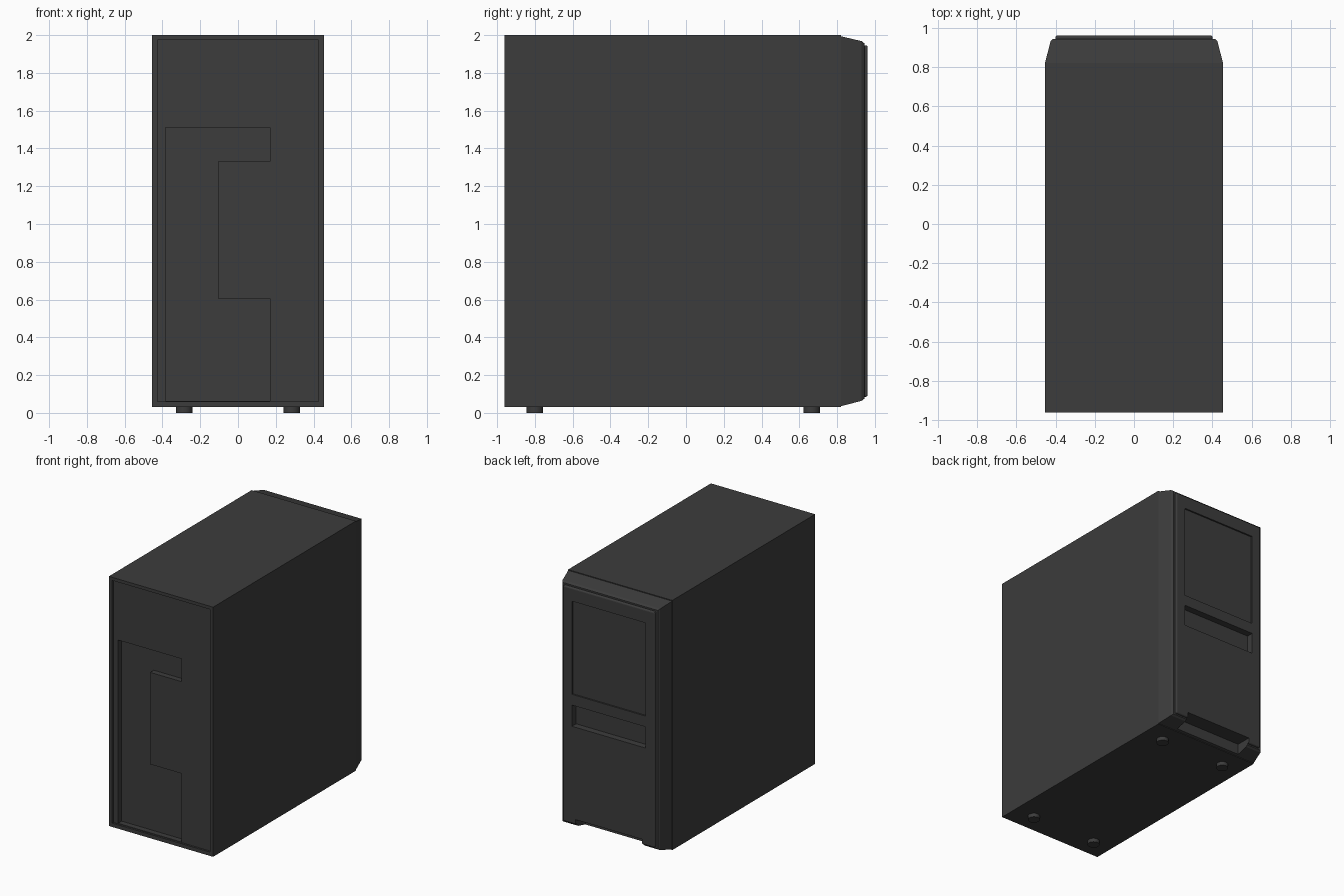
import bpy, bmesh

if "Cube" in bpy.data.objects:
    bpy.data.objects.remove(bpy.data.objects["Cube"])

dark = bpy.data.materials.new("dark_plastic")
dark.diffuse_color = (0.045, 0.045, 0.045, 1)
dark.use_nodes = True
dark.node_tree.nodes["Principled BSDF"].inputs["Base Color"].default_value = dark.diffuse_color


def loft(name, rings):
    """Closed solid through rings of 3D points."""
    bm = bmesh.new()
    loops = [[bm.verts.new(p) for p in ring] for ring in rings]
    n = len(loops[0])
    for a, b in zip(loops, loops[1:]):
        for i in range(n):
            bm.faces.new((a[i], a[(i + 1) % n], b[(i + 1) % n], b[i]))
    bm.faces.new(loops[0])
    bm.faces.new(loops[-1])
    bmesh.ops.recalc_face_normals(bm, faces=bm.faces)
    mesh = bpy.data.meshes.new(name)
    bm.to_mesh(mesh)
    bm.free()
    ob = bpy.data.objects.new(name, mesh)
    bpy.context.collection.objects.link(ob)
    mesh.materials.append(dark)
    return ob


def rect(y, half, z0, z1):
    return [(-half, y, z0), (half, y, z0), (half, y, z1), (-half, y, z1)]


def box(name, half, y0, y1, z0, z1):
    return loft(name, [rect(y0, half, z0, z1), rect(y1, half, z0, z1)])


def apply(ob, mod):
    with bpy.context.temp_override(object=ob, active_object=ob, selected_objects=[ob]):
        bpy.ops.object.modifier_apply(modifier=mod.name)


def cut(cutter, *targets):
    cutter.hide_render = True
    for ob in targets:
        mod = ob.modifiers.new("cut", 'BOOLEAN')
        mod.operation = 'DIFFERENCE'
        mod.solver = 'EXACT'
        mod.object = cutter
        apply(ob, mod)
    bpy.data.objects.remove(cutter)


def bevel(ob, width, segments):
    mod = ob.modifiers.new("bevel", 'BEVEL')
    mod.width, mod.segments = width, segments
    apply(ob, mod)


# Main case with a framed rear and a C-shaped connector recess
case = box("case", 0.455, -0.96, 0.82, 0.03, 2.0)
cut(box("rear_frame_cutter", 0.427, -1.1, -0.945, 0.06, 1.975), case)
outline = [(-.385, .064), (.17, .064), (.17, .605), (-.105, .605),
           (-.105, 1.33), (.17, 1.33), (.17, 1.51), (-.385, 1.51)]
cut(loft("connector_cutter", [[(x, y, z) for x, z in outline] for y in (-1.1, -0.9)]), case)

# Tapered bezel and the rounded plate in front of it
bezel = loft("bezel", [rect(0.815, 0.455, 0.034, 1.995), rect(0.93, 0.426, 0.064, 1.968),
                       rect(0.944, 0.415, 0.075, 1.957)])
plate = box("front_plate", 0.4, 0.93, 0.962, 0.085, 1.945)
bevel(plate, 0.01, 3)

# Drive door, slot and bottom air intake
cut(box("door_cutter", 0.322, 0.95, 1.1, 1.105, 1.84), plate)
cut(box("slot_cutter", 0.322, 0.91, 1.1, 0.853, 1.02), plate, bezel)
cut(box("intake_cutter", 0.29, 0.84, 1.1, -0.1, 0.125), plate, bezel)

# Feet
for x in (-0.285, 0.285):
    for y in (-0.8, 0.665):
        bpy.ops.mesh.primitive_cylinder_add(vertices=32, radius=0.044, depth=0.04,
                                            location=(x, y, 0.02))
        foot = bpy.context.object
        foot.name = "foot"
        foot.data.materials.append(dark)
        bpy.ops.object.shade_smooth_by_angle()
